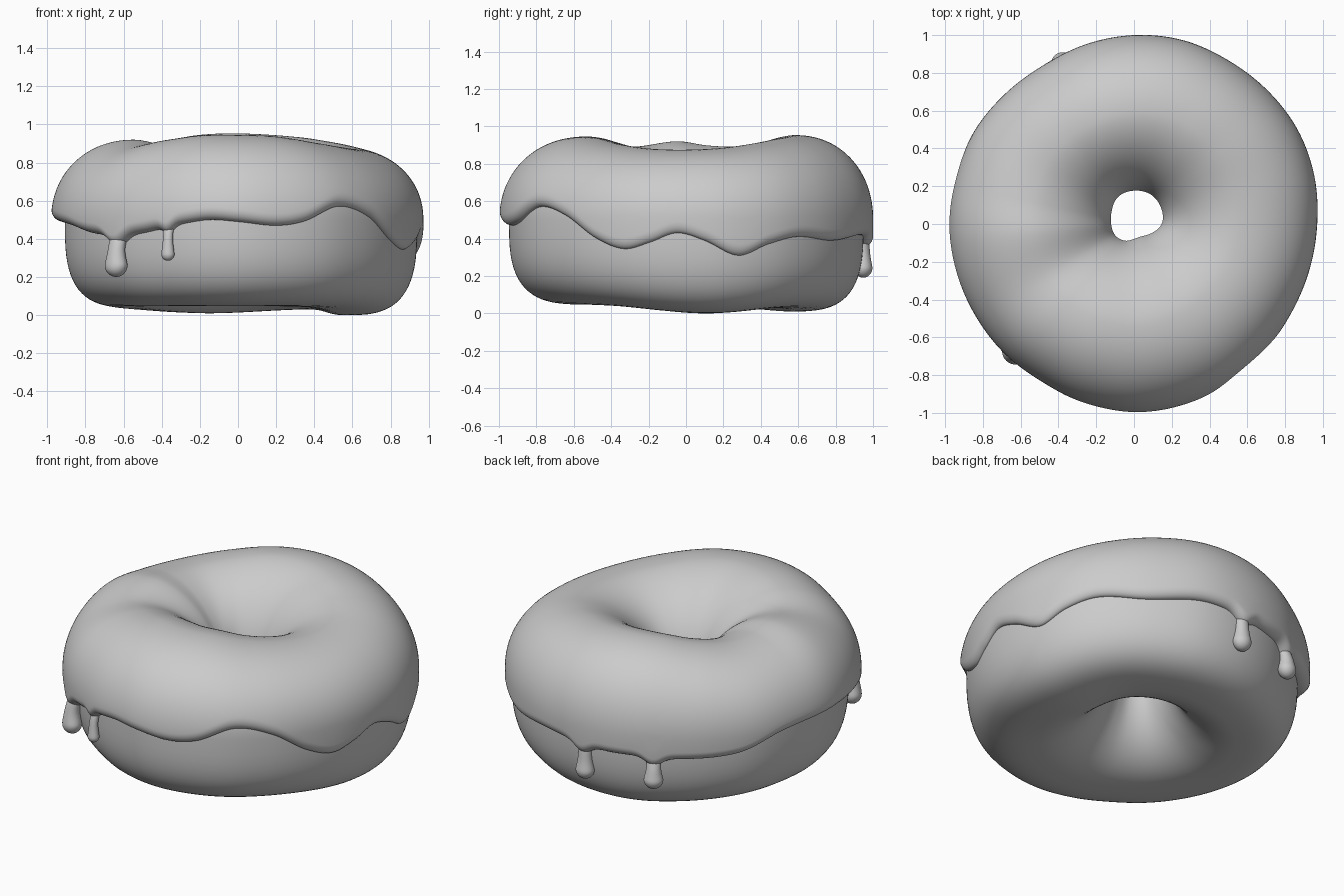
import bpy, bmesh, math
from math import sin, cos, pi, radians
from mathutils import Vector

if "Cube" in bpy.data.objects:
    bpy.data.objects.remove(bpy.data.objects["Cube"])

N = 360          # columns around the ring
ZM = 0.5         # height of the widest line

grey = bpy.data.materials.new("plain_grey")
grey.diffuse_color = (0.6, 0.6, 0.6, 1)
grey.use_nodes = True
grey.node_tree.nodes["Principled BSDF"].inputs["Base Color"].default_value = grey.diffuse_color

# icing drips: (angle, lowest z, bulb radius, shift outwards)
DRIPS = [(227, .2, .065, 0), (247, .285, .036, 0), (89, .19, .056, -.02), (114, .2, .056, 0)]


def periodic(keys):
    """Smooth periodic curve through (degrees, value) pairs."""
    n = len(keys)

    def at(i):
        a, v = keys[i % n]
        return a + 360 * (i // n), v

    def f(th):
        d = math.degrees(th) % 360
        if d < keys[0][0]:
            d += 360
        i = max(k for k in range(n) if keys[k][0] <= d)
        (a0, v0), (a1, v1), (a2, v2), (a3, v3) = (at(i + k) for k in (-1, 0, 1, 2))
        h = a2 - a1
        m1, m2 = (v2 - v0) / (a2 - a0) * h, (v3 - v1) / (a3 - a1) * h
        t = (d - a1) / h
        return (v1 * (2*t**3 - 3*t**2 + 1) + m1 * (t**3 - 2*t**2 + t)
                + v2 * (3*t**2 - 2*t**3) + m2 * (t**3 - t**2))
    return f


outer = periodic([(15 * i, v) for i, v in enumerate(
    [.97, .988, 1.0, 1.0, 1.0, 1.007, 1.0, .985, .968, .97, .978, .975,
     .98, .975, .97, .97, .967, .985, .998, .993, .985, .967, .957, .96])])
hole = periodic([(30 * i, v) for i, v in enumerate(
    [.145, .165, .178, .175, .165, .135, .12, .115, .1, .078, .075, .1])])
crest = periodic([(0, .875), (20, .885), (40, .91), (60, .935), (90, .953), (110, .945),
                  (130, .915), (150, .892), (168, .898), (185, .92), (210, .892),
                  (230, .92), (250, .943), (270, .945), (290, .938), (315, .905), (340, .88)])
base = periodic([(10, 0), (50, .03), (105, .01), (150, .03), (190, .045), (270, .048), (320, .04)])
waves = periodic([(6, .39), (17, .31), (27, .37), (38, .41), (54, .39), (73, .42),
                  (85, .41), (97, .39), (110, .385), (122, .375), (143, .395), (159, .475),
                  (180, .49), (200, .47), (214, .43), (225, .42), (236, .43), (246, .46),
                  (252, .48), (261, .5), (270, .49), (282, .47), (291, .49), (304, .57),
                  (317, .52), (329, .4), (339, .345), (348, .38), (357, .43)])


def edge(th):
    """Height of the icing edge, pulled down a little above each drip."""
    z = waves(th)
    for deg, low, w, _ in DRIPS:
        d = (th - radians(deg)) / (w * 1.15)
        z -= w * 0.9 * math.exp(-d * d)
    return z


def section(th, phi, iced):
    """Point on the ring: phi 0 outside, pi/2 top, pi in the hole."""
    ro = outer(th) - (0 if iced else 0.052 - 0.02 * cos(th))
    ri = hole(th) + (0 if iced else 0.025)
    top = crest(th) - (0 if iced else 0.04)
    c, s = cos(phi), sin(phi)
    n = (2.1 if c > 0 else 1.8) if s > 0 else (3.1 if c > 0 else 2.0)
    rm = (outer(th) + hole(th)) / 2
    a = ro - rm if c > 0 else rm - ri
    h = top - ZM if s > 0 else ZM - base(th)
    r = rm + math.copysign(a * abs(c) ** (2 / n), c)
    z = ZM + math.copysign(h * abs(s) ** (2 / n), s)
    return Vector((r * cos(th), r * sin(th), z))


def phi_at(th, z):
    """Section angle of the outer wall at height z."""
    if z >= ZM:
        return math.asin(min(1, ((z - ZM) / (crest(th) - .04 - ZM)) ** 1.05))
    return -math.asin(min(1, ((ZM - z) / (ZM - base(th))) ** 1.55))


def grid_object(name, columns, closed_rows):
    """Skin a closed loop of point columns."""
    bm = bmesh.new()
    vs = [[bm.verts.new(p) for p in col] for col in columns]
    m = len(vs[0])
    for i in range(len(vs)):
        a, b = vs[i], vs[(i + 1) % len(vs)]
        for j in range(m if closed_rows else m - 1):
            k = (j + 1) % m
            bm.faces.new((a[j], b[j], b[k], a[k]))
    return finish(name, bm)


def finish(name, bm):
    bmesh.ops.recalc_face_normals(bm, faces=bm.faces)
    me = bpy.data.meshes.new(name)
    bm.to_mesh(me)
    bm.free()
    me.materials.append(grey)
    me.polygons.foreach_set("use_smooth", [True] * len(me.polygons))
    ob = bpy.data.objects.new(name, me)
    bpy.context.collection.objects.link(ob)
    return ob


angles = [2 * pi * i / N for i in range(N)]

# dough ring
grid_object("dough", [[section(t, 2 * pi * j / 72, False) for j in range(72)]
                      for t in angles], True)

# icing shell: rounded lip, then over the top and down into the hole
LIP, BODY, END = 10, 50, pi + 0.12
columns = []
for t in angles:
    z0 = edge(t)
    col = []
    for j in range(LIP + 1):
        q = (j / LIP) ** 2
        p = phi_at(t, z0 + 0.06 * q)
        f = -0.05 if j == 0 else math.sqrt(1 - (1 - q) ** 2)
        col.append(section(t, p, False).lerp(section(t, p, True), f))
    for j in range(1, BODY + 1):
        ph = p + (END - p) * j / BODY
        q = min(1, (END - ph) / 0.2)
        f = math.sqrt(max(0, 1 - (1 - q) ** 2)) if j < BODY else -0.05
        col.append(section(t, ph, False).lerp(section(t, ph, True), f))
    columns.append(col)
grid_object("icing", columns, False)


# one drip: round bulb, thin neck that sinks into the icing above
def drip(name, deg, low, w, shift):
    th = radians(deg)
    out, side = Vector((cos(th), sin(th), 0)), Vector((-sin(th), cos(th), 0))
    top = edge(th) + 0.09
    rows = [(w * sin(a), low + w * (1 - cos(a)))
            for a in (radians(d) for d in range(8, 106, 14))]
    z1 = rows[-1][1]
    for k, s in ((.15, .86), (.35, .74), (.55, .72), (.7, .75), (.8, .75), (.9, .7), (1, .6)):
        rows.append((w * s, z1 + (top - z1) * k))
    bm = bmesh.new()
    rings = []
    for rad, z in rows:
        sink = max(0, min(1, (z - (top - 0.11)) / 0.11))
        r = outer(th) - 0.033 + shift * (1 - sink) - 0.045 * sink ** 1.3
        deep = min(rad * 0.9, 0.055)
        rings.append([bm.verts.new(out * (r + deep * cos(a)) + side * rad * sin(a)
                                   + Vector((0, 0, z)))
                      for a in (2 * pi * i / 24 for i in range(24))])
    for a, b in zip(rings, rings[1:]):
        for i in range(24):
            k = (i + 1) % 24
            bm.faces.new((a[i], a[k], b[k], b[i]))
    bm.faces.new(rings[0][::-1])
    bm.faces.new(rings[-1])
    ob = finish(name, bm)
    sub = ob.modifiers.new("smooth", 'SUBSURF')
    sub.levels = sub.render_levels = 1


for i, d in enumerate(DRIPS):
    drip(f"icing_drip_{i + 1}", *d)
